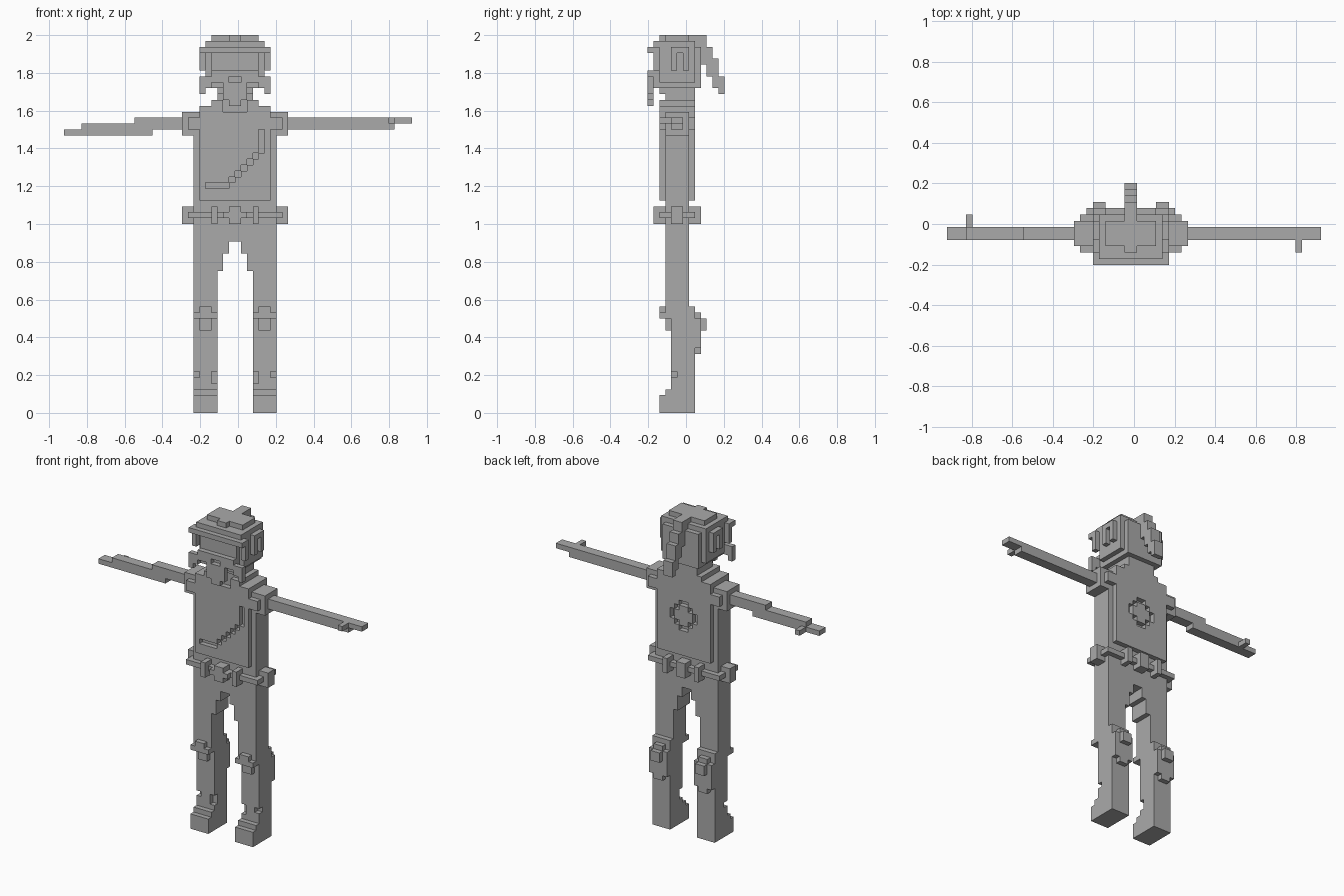
import bpy
import bmesh
from itertools import product
from mathutils import Vector

UNIT = 1 / 32

if "Cube" in bpy.data.objects:
    bpy.data.objects.remove(bpy.data.objects["Cube"], do_unlink=True)

grey = bpy.data.materials.new("plain grey")
grey.use_nodes = True
colour = (0.4, 0.4, 0.4, 1)
grey.diffuse_color = colour
grey.node_tree.nodes["Principled BSDF"].inputs["Base Color"].default_value = colour


class BlockPart:
    """A part made of unit blocks; only the outer skin becomes faces."""

    def __init__(self, name):
        self.name = name
        self.blocks = set()

    def cells(self, width, depth, height, mirror):
        found = set(product(range(*width), range(*depth), range(*height)))
        if mirror:
            found |= {(-1 - x, y, z) for x, y, z in found}
        return found

    def add(self, width, depth, height, mirror=False):
        self.blocks |= self.cells(width, depth, height, mirror)

    def carve(self, width, depth, height, mirror=False):
        self.blocks -= self.cells(width, depth, height, mirror)

    def build(self):
        bm = bmesh.new()
        corners = {}

        def corner(key):
            if key not in corners:
                centred = Vector(key) - Vector((0.5, 0.5, 0))
                corners[key] = bm.verts.new(centred * UNIT)
            return corners[key]

        for block in self.blocks:
            for axis, side in product(range(3), (0, 1)):
                beside = list(block)
                beside[axis] += 2 * side - 1
                if tuple(beside) in self.blocks:
                    continue
                ring = []
                for a, b in ((0, 0), (1, 0), (1, 1), (0, 1)):
                    point = list(block)
                    point[axis] += side
                    point[(axis + 1) % 3] += a
                    point[(axis + 2) % 3] += b
                    ring.append(corner(tuple(point)))
                bm.faces.new(ring if side else ring[::-1])
        bmesh.ops.dissolve_limit(bm, angle_limit=0.01, verts=bm.verts, edges=bm.edges)
        mesh = bpy.data.meshes.new(self.name)
        bm.to_mesh(mesh)
        bm.free()
        mesh.materials.append(grey)
        bpy.context.collection.objects.link(bpy.data.objects.new(self.name, mesh))


# Legs with stepped crotch, knees, calves and boots
legs = BlockPart("legs")
legs.add(width=(3, 7), depth=(-2, 2), height=(0, 18), mirror=True)
legs.add(width=(3, 7), depth=(-3, 1), height=(16, 24), mirror=True)
legs.add(width=(2, 7), depth=(-3, 1), height=(24, 27), mirror=True)
legs.add(width=(1, 7), depth=(-3, 1), height=(27, 29), mirror=True)
legs.add(width=(-7, 7), depth=(-3, 1), height=(29, 35))
legs.carve(width=(3, 4), depth=(-2, -1), height=(5, 7), mirror=True)
legs.carve(width=(6, 7), depth=(-2, -1), height=(6, 7), mirror=True)
legs.build()

knee_pads = BlockPart("knee_pads")
knee_pads.add(width=(3, 7), depth=(-4, -3), height=(16, 17), mirror=True)
knee_pads.add(width=(4, 6), depth=(-4, -3), height=(16, 18), mirror=True)
knee_pads.add(width=(4, 6), depth=(-3, -2), height=(14, 16), mirror=True)
knee_pads.build()

calves = BlockPart("calves")
calves.add(width=(3, 7), depth=(2, 3), height=(11, 16), mirror=True)
calves.add(width=(4, 6), depth=(2, 3), height=(10, 17), mirror=True)
calves.add(width=(4, 6), depth=(3, 4), height=(14, 16), mirror=True)
calves.build()

boots = BlockPart("boots")
boots.add(width=(3, 7), depth=(-4, -2), height=(0, 3), mirror=True)
boots.add(width=(3, 7), depth=(-3, -2), height=(3, 4), mirror=True)
boots.build()

# Torso and vest; the sash and the back ring are grooves in the vest
torso = BlockPart("torso")
torso.add(width=(-7, 7), depth=(-3, 1), height=(35, 51))
torso.add(width=(-6, 6), depth=(-4, 2), height=(36, 52))
torso.add(width=(2, 4), depth=(-4, 2), height=(52, 53), mirror=True)
torso.add(width=(-3, 3), depth=(-3, 2), height=(52, 54))
torso.carve(width=(-2, 2), depth=(-4, -3), height=(51, 52))
front = dict(depth=(-4, -3))
torso.carve(width=(4, 5), height=(44, 48), **front)
torso.carve(width=(-5, -2), height=(38, 39), **front)
for step in range(6):
    torso.carve(width=(step - 2, step - 1), height=(step + 38, step + 39), **front)
back = dict(depth=(1, 2), mirror=True)
torso.carve(width=(2, 3), height=(43, 45), **back)
for low in (41, 46):
    torso.carve(width=(0, 1), height=(low, low + 1), **back)
for low in (42, 45):
    torso.carve(width=(1, 2), height=(low, low + 1), **back)
torso.build()

# Belt band with loops and buckle
belt = BlockPart("belt")
belt.add(width=(-8, 8), depth=(-4, 2), height=(33, 34))
belt.add(width=(7, 9), depth=(-2, 0), height=(32, 35), mirror=True)
belt.add(width=(-2, 2), depth=(-5, -3), height=(33, 34))
for near, far in ((-5, -3), (1, 3)):
    belt.add(width=(3, 4), depth=(near, far), height=(32, 35), mirror=True)
    belt.add(width=(-1, 1), depth=(near, far), height=(32, 35))
belt.build()

# Shoulder pads and outstretched arms
shoulders = BlockPart("shoulder_pads")
shoulders.add(width=(6, 9), depth=(-3, 1), height=(47, 51), mirror=True)
shoulders.add(width=(6, 8), depth=(-4, 2), height=(48, 50), mirror=True)
shoulders.build()

left_arm = BlockPart("left_arm")
left_arm.add(width=(9, 27), depth=(-2, 0), height=(48, 50))
left_arm.add(width=(27, 30), depth=(-2, 0), height=(49, 50))
left_arm.add(width=(26, 27), depth=(-4, -2), height=(49, 50))
left_arm.build()

right_arm = BlockPart("right_arm")
right_arm.add(width=(-17, -9), depth=(-2, 0), height=(48, 50))
right_arm.add(width=(-26, -17), depth=(-2, 0), height=(48, 49))
right_arm.add(width=(-29, -14), depth=(-2, 0), height=(47, 48))
right_arm.add(width=(-26, -25), depth=(0, 2), height=(47, 48))
right_arm.build()

# Head with stepped corners
head = BlockPart("head")
head.add(width=(-3, 3), depth=(-4, 2), height=(54, 55))
head.add(width=(-4, 4), depth=(-5, 3), height=(55, 62))
head.add(width=(-5, 5), depth=(-4, 2), height=(56, 63))
head.add(width=(-4, 4), depth=(-3, 1), height=(63, 64))
head.build()

# Headband brim, cheek guards and ear pieces
headband = BlockPart("headband")
headband.add(width=(-6, 6), depth=(-6, -4), height=(61, 62))
headband.add(width=(-5, 5), depth=(-5, -3), height=(62, 63))
headband.add(width=(5, 6), depth=(-5, -4), height=(58, 62), mirror=True)
headband.add(width=(5, 6), depth=(-2, -1), height=(58, 62), mirror=True)
headband.add(width=(5, 6), depth=(0, 1), height=(58, 62), mirror=True)
headband.add(width=(5, 6), depth=(-2, 1), height=(61, 62), mirror=True)
headband.build()

# Beard with drooping tips and a mouth opening
beard = BlockPart("beard")
beard.add(width=(-4, 4), depth=(-6, -5), height=(56, 58))
beard.add(width=(4, 6), depth=(-6, -5), height=(55, 57), mirror=True)
beard.add(width=(5, 6), depth=(-6, -5), height=(54, 55), mirror=True)
beard.add(width=(-2, 2), depth=(-6, -5), height=(53, 56))
beard.add(width=(-1, 1), depth=(-6, -5), height=(52, 53))
beard.carve(width=(-1, 1), depth=(-6, -5), height=(56, 57))
beard.build()

# Crest over the head, falling into a ponytail
ponytail = BlockPart("ponytail")
for near, far, low, high in ((-4, 4, 63, 64), (2, 4, 61, 64), (3, 5, 59, 62),
                             (4, 6, 57, 60), (5, 7, 55, 57), (6, 7, 54, 55)):
    ponytail.add(width=(-1, 1), depth=(near, far), height=(low, high))
ponytail.build()
